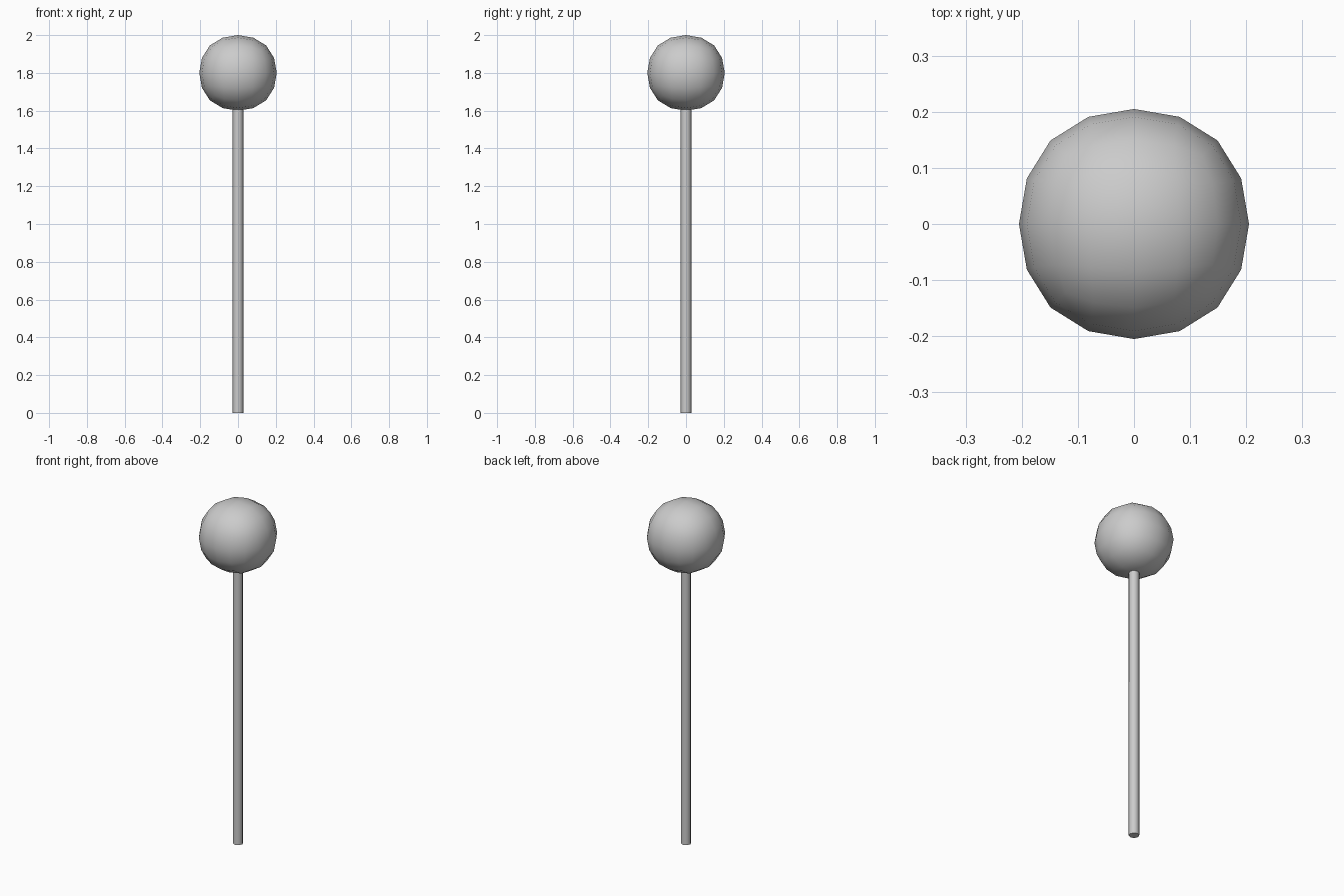
import bpy

if "Cube" in bpy.data.objects:
    bpy.data.objects.remove(bpy.data.objects["Cube"])

# Ball: a cube rounded by subdivision, slightly flattened
R = 0.205
FACE_LIMIT = 0.8395  # how far a cube's face centre stays out after rounding
bpy.ops.mesh.primitive_cube_add(size=2, location=(0, 0, 1.8))
ball = bpy.context.object
ball.name = "ball"
ball.scale = (R / FACE_LIMIT, R / FACE_LIMIT, 0.2 / FACE_LIMIT)
sub = ball.modifiers.new("round", 'SUBSURF')
sub.levels = sub.render_levels = 2
bpy.ops.object.shade_smooth()

# Stick: thin rod reaching just inside the ball
BOTTOM, TOP = 0.0, 1.62
bpy.ops.mesh.primitive_cylinder_add(vertices=8, radius=0.028, depth=TOP - BOTTOM,
                                    location=(0, 0, (TOP + BOTTOM) / 2))
stick = bpy.context.object
stick.name = "stick"
bpy.ops.object.shade_smooth_by_angle(angle=1.0)
